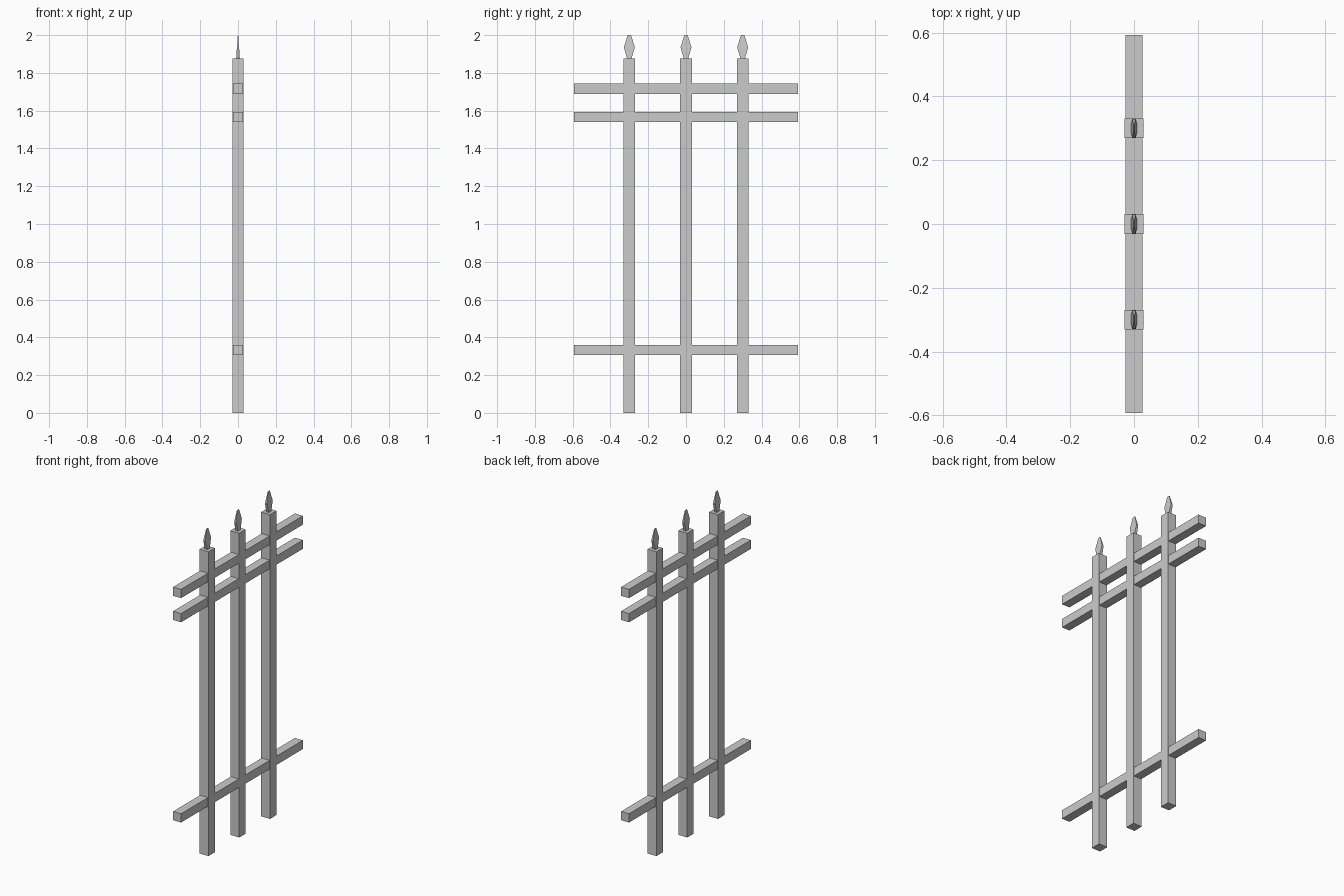
import bpy, bmesh

default = bpy.data.objects.get("Cube")
if default:
    bpy.data.objects.remove(default, do_unlink=True)

grey = bpy.data.materials.new("plain_grey")
grey.use_nodes = True
colour = (0.6, 0.6, 0.6, 1)
grey.diffuse_color = colour
grey.node_tree.nodes["Principled BSDF"].inputs["Base Color"].default_value = colour


def loft(name, rings, y=0):
    """Rectangular sections (half x, half y, z) joined from bottom to top."""
    bm = bmesh.new()
    loops = [[bm.verts.new((sx * hx, y + sy * hy, z))
              for sx, sy in ((-1, -1), (1, -1), (1, 1), (-1, 1))]
             for hx, hy, z in rings]
    bm.faces.new(loops[0][::-1])
    bm.faces.new(loops[-1])
    for low, high in zip(loops, loops[1:]):
        for i in range(4):
            j = (i + 1) % 4
            bm.faces.new((low[i], low[j], high[j], high[i]))
    bmesh.ops.recalc_face_normals(bm, faces=bm.faces)
    mesh = bpy.data.meshes.new(name)
    bm.to_mesh(mesh)
    bm.free()
    mesh.materials.append(grey)
    obj = bpy.data.objects.new(name, mesh)
    bpy.context.collection.objects.link(obj)
    return obj


# Upright posts with flat, leaf-shaped spear heads
for side, y in (("front", -0.3), ("middle", 0), ("back", 0.3)):
    loft(side + "_post", [(0.03, 0.031, 0), (0.03, 0.031, 1.875)], y)
    loft(side + "_spear_head",
         [(0.01, 0.01, 1.87), (0.006, 0.029, 1.935), (0.001, 0.009, 2.0)], y)

# Horizontal rails, slightly thinner than the posts
for level, z in (("lower", 0.333), ("middle", 1.567), ("upper", 1.716)):
    loft(level + "_rail", [(0.027, 0.593, z - 0.027), (0.027, 0.593, z + 0.027)])
